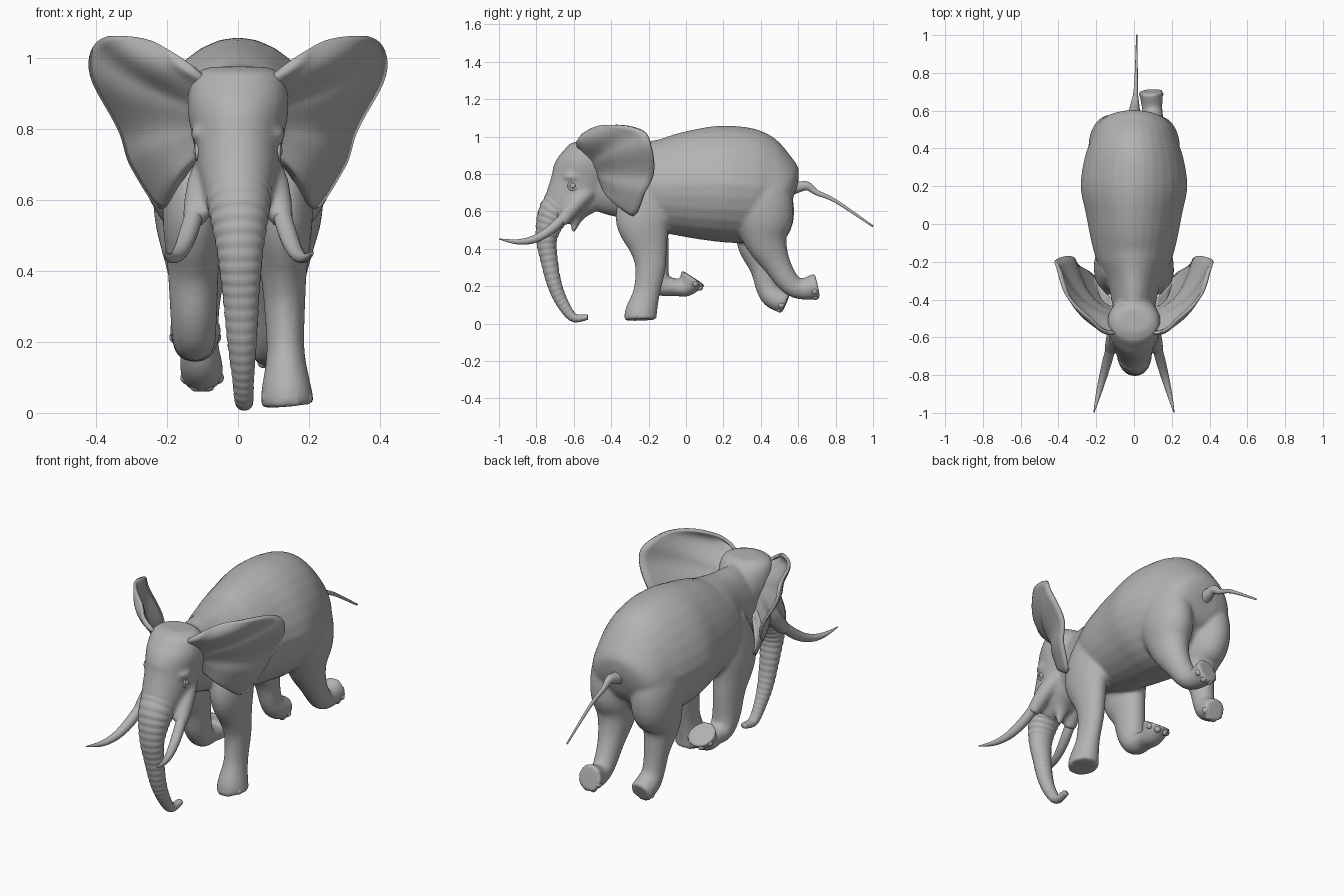
import bpy, bmesh, math
from mathutils import Vector, Matrix

cube = bpy.data.objects.get("Cube")
if cube:
    bpy.data.objects.remove(cube, do_unlink=True)

GREY = (0.45, 0.45, 0.45, 1)
skin_material = bpy.data.materials.new("grey_skin")
skin_material.use_nodes = True
skin_material.diffuse_color = GREY
for node in skin_material.node_tree.nodes:
    if node.type == 'BSDF_PRINCIPLED':
        node.inputs["Base Color"].default_value = GREY


def smooth_path(rows, steps):
    """Interpolate rows of numbers with a Catmull-Rom spline."""
    result = []
    last = len(rows) - 1
    for i in range(last):
        before, start, end, after = rows[max(i - 1, 0)], rows[i], rows[i + 1], rows[min(i + 2, last)]
        for k in range(steps):
            t = k / steps
            point = []
            for a, b, c, d in zip(before, start, end, after):
                leave, arrive = (c - a) / 2, (d - b) / 2
                blend = t * t * (3 - 2 * t)
                ease = t * (1 - t)
                point.append(b + (c - b) * blend + ease * (leave * (1 - t) - arrive * t))
            result.append(point)
    return result + [list(rows[-1])]


def spread(x_start, x_end, rows):
    """Add an evenly changing x to rows of (y, z, half width, half depth)."""
    last = len(rows) - 1
    return [(x_start + (x_end - x_start) * i / last, *row) for i, row in enumerate(rows)]


def mirrored(rows, side):
    return [(row[0] * side, *row[1:]) for row in rows]


def tube(mesh, rows, steps=5, sides=28, ridge=0, narrowing=0):
    """Loft rows of (x, y, z, half width, half depth) into a closed tube."""
    path = smooth_path(rows, steps)
    rings = []
    for i, (x, y, z, width, depth) in enumerate(path):
        centre = Vector((x, y, z))
        ahead = Vector(path[min(i + 1, len(path) - 1)][:3])
        behind = Vector(path[max(i - 1, 0)][:3])
        tangent = (ahead - behind).normalized()
        across = Vector((1, 0, 0))
        across = (across - tangent * across.dot(tangent)).normalized()
        upward = across.cross(tangent)
        swelling = 1 + ridge * abs(math.sin(math.pi * i / 5))
        ring = []
        for k in range(sides):
            angle = math.tau * k / sides
            sine = math.sin(angle)
            sideways = across * width * math.cos(angle) * (1 - narrowing * max(0, sine))
            ring.append(mesh.verts.new(centre + (sideways + upward * depth * sine) * swelling))
        rings.append(ring)
    for first, second in zip(rings, rings[1:]):
        for k in range(sides):
            n = (k + 1) % sides
            mesh.faces.new((first[k], first[n], second[n], second[k]))
    mesh.faces.new(rings[0][::-1])
    mesh.faces.new(rings[-1])


def ball(mesh, centre, size):
    place = Matrix.Translation(centre) @ Matrix.Diagonal((*size, 1))
    bmesh.ops.create_uvsphere(mesh, u_segments=16, v_segments=10, radius=1, matrix=place)


def finish(name, mesh):
    """Turn a bmesh into a smooth grey object and make it active."""
    bmesh.ops.recalc_face_normals(mesh, faces=mesh.faces)
    for face in mesh.faces:
        face.smooth = True
    data = bpy.data.meshes.new(name)
    mesh.to_mesh(data)
    mesh.free()
    data.materials.append(skin_material)
    part = bpy.data.objects.new(name, data)
    bpy.context.scene.collection.objects.link(part)
    for other in bpy.context.view_layer.objects:
        other.select_set(False)
    part.select_set(True)
    bpy.context.view_layer.objects.active = part
    return part


# Torso, from neck to rump
body = bmesh.new()
torso = [(-.52, .785, .1, .165), (-.4, .77, .12, .19), (-.3, .76, .145, .205),
         (-.2, .75, .195, .23), (-.1, .742, .225, .26), (.05, .745, .255, .293),
         (.2, .747, .283, .312), (.35, .735, .262, .305), (.44, .725, .23, .265),
         (.52, .71, .2, .185), (.565, .695, .145, .115), (.58, .69, .07, .055)]
tube(body, spread(0, 0, torso), narrowing=.16)

# Legs, from shoulder or hip to sole
shoulder = [(-.2, .78, .05, .09), (-.22, .68, .075, .125), (-.23, .55, .085, .145)]
hip = [(.37, .82, .06, .09), (.4, .7, .11, .155), (.415, .56, .115, .16)]
left_front = spread(.12, .14, shoulder + [
    (-.2, .4, .066, .1), (-.19, .3, .058, .082), (-.21, .17, .054, .072),
    (-.24, .06, .072, .086), (-.242, .02, .074, .087)])
right_front = spread(-.13, -.12, shoulder + [
    (-.19, .4, .072, .1), (-.17, .28, .066, .08), (-.13, .21, .062, .062),
    (-.06, .195, .056, .047), (0, .193, .062, .05), (.04, .245, .076, .078)])
left_hind = spread(.135, .09, hip + [
    (.43, .44, .09, .115), (.485, .32, .065, .075), (.55, .22, .055, .06),
    (.61, .185, .054, .055), (.703, .2, .064, .072)])
right_hind = spread(-.13, -.1, hip + [
    (.38, .43, .09, .11), (.41, .3, .062, .07), (.435, .19, .055, .06),
    (.47, .14, .06, .062), (.535, .108, .06, .058)])
legs = {"left_front": left_front, "right_front": right_front,
        "left_hind": left_hind, "right_hind": right_hind}
for rows in legs.values():
    tube(body, rows)

# Head, jaw, brows and tusk sheaths
head = [(-.515, .975, .085, .065), (-.517, .945, .13, .11), (-.53, .86, .143, .155),
        (-.565, .76, .125, .165)]
tube(body, spread(0, 0, head + [(-.63, .67, .11, .13), (-.71, .58, .084, .082)]))
tube(body, spread(0, 0, [(-.42, .72, .09, .07), (-.52, .64, .075, .055),
                         (-.575, .575, .045, .032), (-.605, .49, .013, .012)]))
sheath = spread(.075, .125, [(-.52, .71, .04, .045), (-.59, .64, .045, .045),
                             (-.67, .54, .033, .033)])
for side in (1, -1):
    tube(body, mirrored(sheath, side))
    ball(body, (side * .1, -.605, .785), (.035, .05, .025))

# Blend these into one continuous hide
hide = finish("body", body)
remesh = hide.modifiers.new("blend", 'REMESH')
remesh.mode = 'VOXEL'
remesh.voxel_size = .01
remesh.use_smooth_shade = True
relax = hide.modifiers.new("relax", 'SMOOTH')
relax.iterations = 9
for modifier in ("blend", "relax"):
    bpy.ops.object.modifier_apply(modifier=modifier)
bpy.ops.object.shade_smooth_by_angle(angle=math.radians(50))

# Ringed trunk, starting inside the muzzle
trunk = bmesh.new()
tube(trunk, spread(0, .02, [
    (-.635, .66, .096, .112), (-.71, .58, .085, .083),
    (-.745, .46, .064, .056), (-.73, .33, .05, .044), (-.7, .2, .04, .037),
    (-.655, .1, .03, .031), (-.6, .032, .025, .023), (-.525, .035, .018, .014)]),
    steps=20, ridge=.05)
finish("trunk", trunk)

# Tail
tail = bmesh.new()
tube(tail, spread(0, .015, [
    (.53, .72, .045, .05), (.6, .73, .03, .03), (.65, .735, .02, .024),
    (.7, .7, .012, .015), (.8, .655, .008, .01), (1, .52, .004, .005)]), sides=14)
finish("tail", tail)

# Toenails along the front rim of each foot
for name, rows in legs.items():
    x, y, z, width, depth = rows[-1]
    sole = Vector((x, y, z))
    along = (sole - Vector(rows[-2][:3])).normalized()
    toe = Vector((0, along.z, -along.y)).normalized()
    nails = bmesh.new()
    for turn in (-65, -22, 22, 65):
        angle = math.radians(turn)
        outward = Vector((width * math.sin(angle), 0, 0)) + toe * depth * math.cos(angle)
        ball(nails, sole - along * .02 + outward * .8, (.018, .018, .018))
    finish(name + "_toenails", nails)

# Ear rim, from the crown round to the jaw
rim = [(.13, -.57, .975), (.2, -.53, 1.025), (.28, -.46, 1.055), (.37, -.34, 1.06),
       (.41, -.22, 1.02), (.4, -.18, .93), (.33, -.18, .79), (.29, -.22, .69),
       (.22, -.28, .58), (.165, -.34, .65), (.13, -.4, .71)]
tusk = spread(.116, .212, [(-.63, .59, .026, .026), (-.72, .505, .026, .026),
                           (-.81, .452, .021, .021), (-.9, .437, .014, .014),
                           (-.998, .452, .003, .003)])
crown, jaw = Vector((.09, -.57, .94)), Vector((.09, -.43, .72))
for side, label in ((1, "left"), (-1, "right")):
    # Ear: a bulged, rippled sheet between skull and rim
    ear = bmesh.new()
    outline = smooth_path(rim, 5)
    grid = []
    for i, edge in enumerate(outline):
        u = i / (len(outline) - 1)
        root = crown.lerp(jaw, u)
        line = []
        for k in range(13):
            t = k / 12
            swell = .055 * math.sin(math.pi * t) * math.sqrt(abs(math.sin(math.pi * u)))
            ripple = .006 * t * math.sin(u * 30)
            spot = root.lerp(Vector(edge), t) + Vector((.6, -.8, 0)) * (swell + ripple)
            line.append(ear.verts.new((spot.x * side, spot.y, spot.z)))
        grid.append(line)
    for first, second in zip(grid, grid[1:]):
        for k in range(12):
            ear.faces.new((first[k], first[k + 1], second[k + 1], second[k]))
    shell = finish(label + "_ear", ear).modifiers.new("thickness", 'SOLIDIFY')
    shell.thickness = .016
    shell.offset = 0
    bpy.ops.object.modifier_apply(modifier="thickness")

    # Tusk
    ivory = bmesh.new()
    tube(ivory, mirrored(tusk, side), sides=18)
    finish(label + "_tusk", ivory)

    # Eye and eyelids
    eye = bmesh.new()
    ball(eye, (side * .108, -.605, .737), (.018, .018, .018))
    finish(label + "_eye", eye)
    bpy.ops.mesh.primitive_torus_add(location=(side * .114, -.605, .737), major_radius=.021,
                                     minor_radius=.007, major_segments=24, minor_segments=8,
                                     rotation=(0, math.pi / 2, 0))
    lids = bpy.context.object
    lids.name = label + "_eyelids"
    lids.data.materials.append(skin_material)
    bpy.ops.object.shade_smooth()
